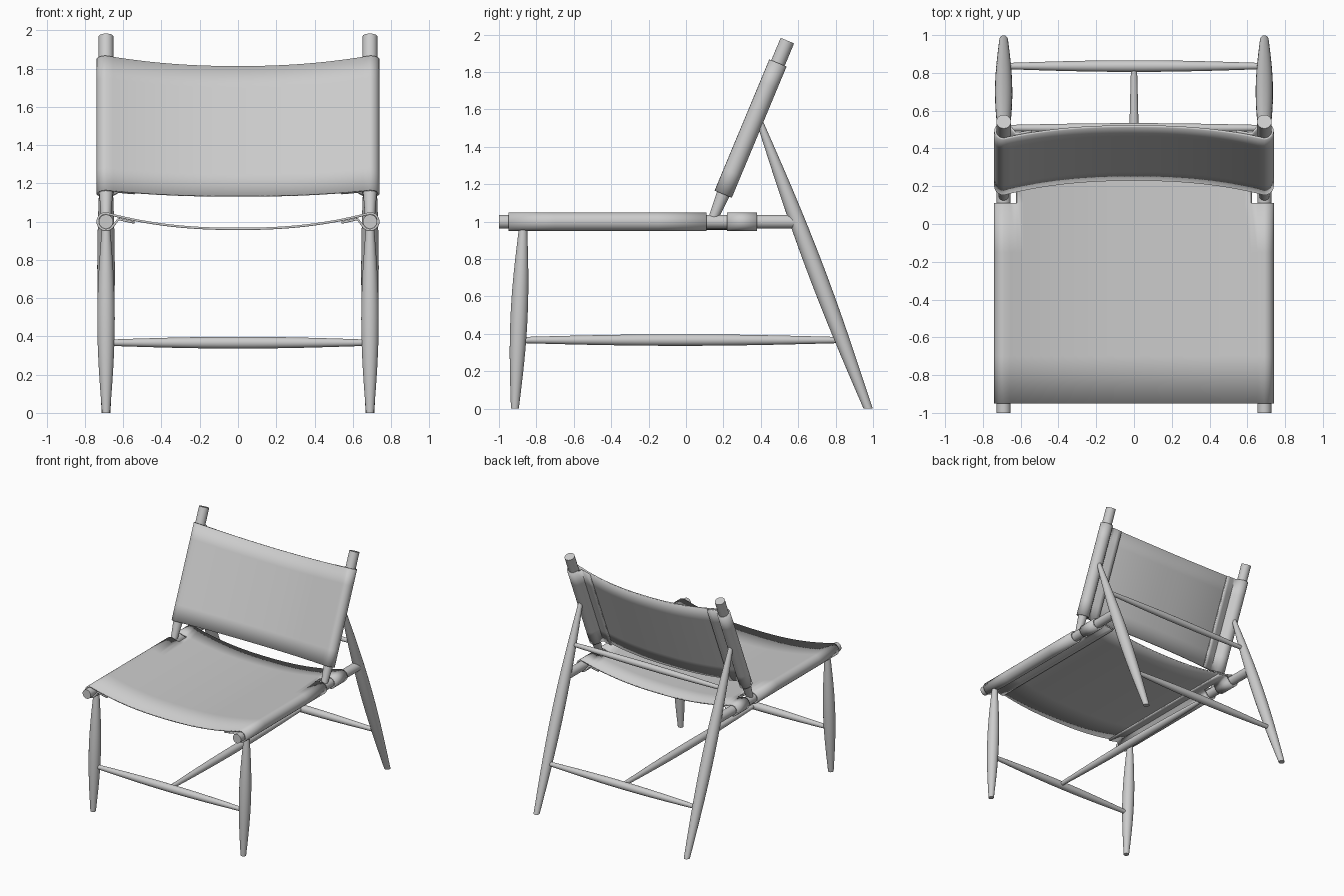
import bpy, bmesh, math
from mathutils import Vector

if "Cube" in bpy.data.objects:
    bpy.data.objects.remove(bpy.data.objects["Cube"])

X = 0.69          # half spacing of the frame sides
WRAP = 0.044      # mid-surface radius of the sling around a pole


def finish(name, bm, thickness=0):
    bmesh.ops.recalc_face_normals(bm, faces=bm.faces)
    me = bpy.data.meshes.new(name)
    bm.to_mesh(me)
    bm.free()
    ob = bpy.data.objects.new(name, me)
    bpy.context.collection.objects.link(ob)
    if thickness:
        mod = ob.modifiers.new("thickness", 'SOLIDIFY')
        mod.thickness = thickness
        mod.offset = 0
    bpy.ops.object.select_all(action='DESELECT')
    bpy.context.view_layer.objects.active = ob
    ob.select_set(True)
    bpy.ops.object.shade_smooth_by_angle(angle=math.radians(40))
    return ob


def spindle(name, a, b, r0, rmid, r1, floor=False, steps=16, sides=28):
    """Turned rod from a to b, swelling to rmid in the middle."""
    a, b = Vector(a), Vector(b)
    d = (b - a).normalized()
    u = d.orthogonal().normalized()
    w = d.cross(u)
    bm = bmesh.new()
    rings = []
    for i in range(steps + 1):
        t = i / steps
        base = r0 + (r1 - r0) * t
        r = base + (rmid - (r0 + r1) / 2) * math.sin(math.pi * t)
        ring = []
        for k in range(sides):
            an = 2 * math.pi * k / sides
            p = a.lerp(b, t) + (u * math.cos(an) + w * math.sin(an)) * r
            if floor and i == 0:      # cut the foot level with the ground
                p -= d * (p.z / d.z)
            ring.append(bm.verts.new(p))
        rings.append(ring)
    for p, q in zip(rings, rings[1:]):
        for k in range(sides):
            j = (k + 1) % sides
            bm.faces.new((p[k], p[j], q[j], q[k]))
    bm.faces.new(rings[0])
    bm.faces.new(rings[-1])
    return finish(name, bm)


def pole(name, a, b, r0, r1):
    return spindle(name, a, b, r0, (r0 + r1) / 2, r1, steps=6)


def sling_section(sag):
    """Cross-section: flap, wrap round the pole, sagging sheet, mirrored."""
    def h(x):
        return WRAP - sag * (1 - (abs(x) / X) ** 2.3)
    half = [(x, h(x) - 0.014) for x in (0.54, 0.57, 0.60, 0.625)]
    for i in range(15):
        an = math.radians(-155 + 245 * i / 14)
        half.append((X + WRAP * math.cos(an), WRAP * math.sin(an)))
    mid = [(X * i / 20, h(X * i / 20)) for i in range(19, -20, -1)]
    return half + mid + [(-x, z) for x, z in reversed(half)]


def sling(name, origin, axis, normal, stations, sag, dip=0, notch=None):
    origin, axis, normal = Vector(origin), Vector(axis).normalized(), Vector(normal).normalized()
    sec = sling_section(sag)
    end = stations[-1]
    bm = bmesh.new()
    rows = []
    for s in stations:
        row = []
        for x, z in sec:
            lower = dip * max(0, 1 - (x / X) ** 2) * s / end
            row.append(bm.verts.new(origin + Vector((x, 0, 0)) + axis * (s - lower) + normal * z))
        rows.append(row)
    for i in range(len(rows) - 1):
        s = (stations[i] + stations[i + 1]) / 2
        for k in range(len(sec) - 1):
            if notch and notch[0] < s < notch[1] and abs(sec[k][0] + sec[k + 1][0]) / 2 > 0.62:
                continue
            bm.faces.new((rows[i][k], rows[i][k + 1], rows[i + 1][k + 1], rows[i + 1][k]))
    loose = [v for v in bm.verts if not v.link_faces]
    bmesh.ops.delete(bm, geom=loose, context='VERTS')
    return finish(name, bm, 0.012)


# Seat and back slings
sling("seat", (0, 0, 1), (0, 1, 0), (0, 0, 1),
      [-0.95, -0.7, -0.4, -0.15, 0.11, 0.22, 0.38], 0.082, notch=(0.11, 0.22))
sling("backrest", (0, 0.199, 1.147), (0, 0.385, 0.923), (0, -0.923, 0.385),
      [0.76 * i / 6 for i in range(7)], 0.082, dip=0.025)

# Side frames
for side, sx in (("left", -X), ("right", X)):
    pole("seat_rail_" + side, (sx, -1, 1), (sx, 0.58, 1), 0.037, 0.037)
    pole("back_post_" + side, (sx, 0.20, 1.15), (sx, 0.542, 1.968), 0.039, 0.039)
    pole("back_post_foot_" + side, (sx, 0.142, 1.01), (sx, 0.20, 1.15), 0.025, 0.036)
    spindle("front_leg_" + side, (sx, -0.915, 0), (sx, -0.87, 0.99), 0.021, 0.046, 0.02, floor=True)
    spindle("rear_leg_" + side, (sx, 0.974, 0), (sx, 0.392, 1.54), 0.023, 0.046, 0.017, floor=True)

# Stretchers
spindle("front_stretcher", (-X, -0.897, 0.367), (X, -0.897, 0.367), 0.016, 0.031, 0.016)
spindle("rear_stretcher", (-X, 0.836, 0.367), (X, 0.836, 0.367), 0.016, 0.031, 0.016)
spindle("middle_stretcher", (0, -0.897, 0.367), (0, 0.836, 0.367), 0.016, 0.031, 0.016)
spindle("upper_rear_stretcher", (-X, 0.508, 1.23), (X, 0.508, 1.23), 0.016, 0.026, 0.016)
